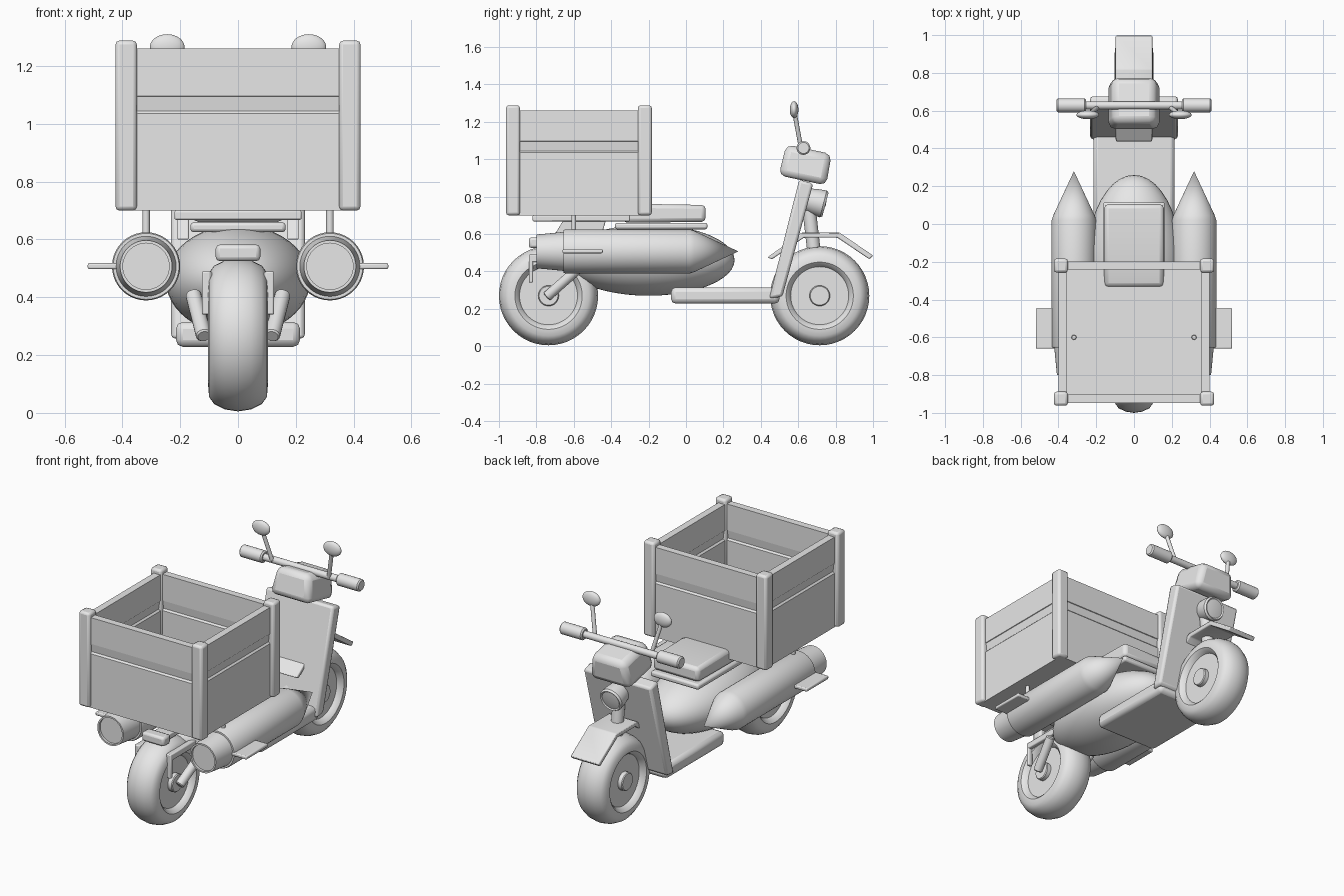
import bpy, bmesh, math
from mathutils import Vector, Matrix

if "Cube" in bpy.data.objects:
    bpy.data.objects.remove(bpy.data.objects["Cube"])

grey = bpy.data.materials.new("plain_grey")
grey.use_nodes = True
grey.diffuse_color = (0.8, 0.8, 0.8, 1)
grey.node_tree.nodes["Principled BSDF"].inputs["Base Color"].default_value = (0.8, 0.8, 0.8, 1)


def finish(bm, name, bevel=0.0, segments=2):
    bmesh.ops.recalc_face_normals(bm, faces=bm.faces)
    mesh = bpy.data.meshes.new(name)
    bm.to_mesh(mesh)
    bm.free()
    mesh.materials.append(grey)
    ob = bpy.data.objects.new(name, mesh)
    bpy.context.collection.objects.link(ob)
    if bevel:
        mod = ob.modifiers.new("Bevel", 'BEVEL')
        mod.width, mod.segments, mod.limit_method = bevel, segments, 'ANGLE'
    bpy.ops.object.select_all(action='DESELECT')
    ob.select_set(True)
    bpy.context.view_layer.objects.active = ob
    bpy.ops.object.shade_smooth_by_angle(angle=math.radians(35))
    return ob


def box(name, x, y, z, bevel=0.0, tilt=0.0):
    """Box from (low, high) ranges, tilted about its own x axis."""
    bm = bmesh.new()
    size = [r[1] - r[0] for r in (x, y, z)]
    mid = Vector([sum(r) / 2 for r in (x, y, z)])
    m = Matrix.Translation(mid) @ Matrix.Rotation(math.radians(tilt), 4, 'X') @ Matrix.Diagonal((*size, 1))
    bmesh.ops.create_cube(bm, size=1, matrix=m)
    return finish(bm, name, bevel)


def prism(name, outline, x0, x1, bevel=0.0):
    """Side outline of (y, z) points drawn out along x."""
    bm = bmesh.new()
    face = bm.faces.new([bm.verts.new((x0, y, z)) for y, z in outline])
    out = bmesh.ops.extrude_face_region(bm, geom=[face])["geom"]
    bmesh.ops.translate(bm, vec=(x1 - x0, 0, 0), verts=[v for v in out if isinstance(v, bmesh.types.BMVert)])
    return finish(bm, name, bevel)


def lathe(name, profile, centre, axis, steps=40):
    """Spin (radius, along) points about an axis through centre."""
    bm = bmesh.new()
    verts = [bm.verts.new((r, 0, a)) for r, a in profile]
    edges = [bm.edges.new(p) for p in zip(verts, verts[1:])]
    bmesh.ops.spin(bm, geom=verts + edges, axis=(0, 0, 1), cent=(0, 0, 0), angle=math.tau, steps=steps)
    bmesh.ops.remove_doubles(bm, verts=bm.verts, dist=0.0005)
    turn = Vector(axis).to_track_quat('Z', 'Y').to_matrix().to_4x4()
    bm.transform(Matrix.Translation(centre) @ turn)
    return finish(bm, name)


def rod(name, a, b, r):
    a, b = Vector(a), Vector(b)
    n, c = (b - a).length, r * 0.2
    return lathe(name, [(0, 0), (r - c, 0), (r, c), (r, n - c), (r - c, n), (0, n)], a, b - a, 20)


def ball(name, centre, radii):
    bm = bmesh.new()
    bmesh.ops.create_uvsphere(bm, u_segments=40, v_segments=24, radius=1,
                              matrix=Matrix.Translation(centre) @ Matrix.Diagonal((*radii, 1)))
    return finish(bm, name)


SIDES = (("left", 1), ("right", -1))

# Wheels: tyre, rim and hub in one profile
half = [(0, 0.1), (0.05, 0.1), (0.055, 0.095), (0.055, 0.07), (0.155, 0.07), (0.165, 0.09),
        (0.18, 0.103), (0.215, 0.1), (0.24, 0.082), (0.258, 0.045)]
wheel = half + [(0.265, 0)] + [(r, -a) for r, a in reversed(half)]
lathe("rear_wheel", wheel, (0, -0.735, 0.27), (1, 0, 0), 48)
lathe("front_wheel", wheel, (0, 0.715, 0.27), (1, 0, 0), 48)

# Body, floor and leg shield
ball("body", (0, -0.2, 0.46), (0.25, 0.46, 0.19))
box("footboard", (-0.215, 0.215), (-0.08, 0.5), (0.228, 0.315), 0.025)
prism("leg_shield", [(0.445, 0.255), (0.515, 0.265), (0.68, 0.87), (0.605, 0.89)], -0.232, 0.232, 0.015)

# Seat
box("seat_base", (-0.165, 0.165), (-0.38, 0.115), (0.625, 0.66), 0.012)
prism("seat_cushion", [(-0.335, 0.66), (0.105, 0.665), (0.105, 0.755), (-0.18, 0.76), (-0.335, 0.73)],
      -0.158, 0.158, 0.022)

# Cargo box
box("cargo_floor", (-0.38, 0.38), (-0.93, -0.22), (0.7, 0.72))
box("carrier_plate", (-0.22, 0.22), (-0.82, -0.3), (0.668, 0.7), 0.006)
wall_section = [(0.022, 0.7), (0.022, 1.035), (0.012, 1.045), (0.018, 1.095), (0.022, 1.097), (0.022, 1.26)]
section = wall_section + [(-d, z) for d, z in reversed(wall_section)]
for name, y in (("front", -0.22), ("rear", -0.925)):
    prism("cargo_wall_" + name, [(y + d, z) for d, z in section], -0.38, 0.38).data.update()
    for side, s in SIDES:
        box(f"cargo_post_{name}_{side}", sorted((s * 0.35, s * 0.424)), (y - 0.037, y + 0.037), (0.7, 1.288), 0.014)
for side, s in SIDES:
    wall = prism("cargo_wall_" + side, section, -0.345, 0.345)
    wall.data.transform(Matrix.Translation((s * 0.378, -0.572, 0)) @ Matrix.Rotation(math.pi / 2, 4, 'Z'))
    prism("cargo_bracket_" + side, [(-0.64, 0.7), (-0.7, 0.6), (-0.45, 0.6), (-0.42, 0.7)],
          s * 0.17, s * 0.21, 0.004)

# Side pods, fins and hangers
pod = [(0, -0.785), (0.08, -0.785), (0.08, -0.8), (0.09, -0.8), (0.104, -0.655), (0.114, -0.655),
       (0.118, -0.645), (0.118, 0.02), (0.11, 0.045), (0, 0.28)]
for side, s in SIDES:
    lathe("pod_" + side, pod, (s * 0.318, 0, 0.507), (0, 1, 0))
    box("pod_fin_" + side, sorted((s * 0.41, s * 0.52)), (-0.66, -0.445), (0.497, 0.518), 0.006)
    rod("pod_hanger_" + side, (s * 0.318, -0.6, 0.6), (s * 0.318, -0.6, 0.75), 0.013)

# Rear arms, mudguard and lamp
    rod("rear_arm_" + side, (s * 0.155, -0.58, 0.41), (s * 0.118, -0.745, 0.265), 0.027)
    box("guard_bar_" + side, sorted((s * 0.095, s * 0.125)), (-0.84, -0.818), (0.34, 0.49), 0.006)
    box("guard_side_" + side, sorted((s * 0.09, s * 0.125)), (-0.835, -0.55), (0.45, 0.49), 0.006)
box("tail_lamp", (-0.077, 0.077), (-0.84, -0.77), (0.525, 0.582), 0.014)
box("tail_lamp_mount", (-0.05, 0.05), (-0.78, -0.5), (0.53, 0.565), 0.006)

# Front mudguard, steering tube and headlamp
prism("front_mudguard", [(0.435, 0.475), (0.46, 0.465), (0.63, 0.58), (0.81, 0.58), (0.98, 0.465),
                         (1.0, 0.485), (0.82, 0.608), (0.62, 0.608)], -0.097, 0.097, 0.006)
rod("steering_tube", (0, 0.685, 0.5), (0, 0.655, 0.76), 0.036)
lathe("headlamp", [(0, -0.07), (0.06, -0.07), (0.07, -0.02), (0.074, 0.03), (0.066, 0.042), (0.058, 0.036), (0, 0.045)],
      (0, 0.705, 0.768), (0, 0.97, -0.25))

# Handlebar head, narrower towards the top
head = box("handlebar_head", (-0.14, 0.14), (0.51, 0.77), (0.885, 1.055), 0.035)
for v in head.data.vertices:
    if v.co.z > 1:
        v.co.x *= 0.82
        v.co.y = 0.64 + (v.co.y - 0.64) * 0.95
mid = Matrix.Translation((0, 0.64, 0.97))
head.data.transform(mid @ Matrix.Rotation(math.radians(-12), 4, 'X') @ mid.inverted())

# Handlebar, grips and mirrors
rod("handlebar", (-0.39, 0.628, 1.06), (0.39, 0.628, 1.06), 0.021)
for side, s in SIDES:
    rod("grip_" + side, (s * 0.255, 0.628, 1.06), (s * 0.41, 0.628, 1.06), 0.037)
    rod("mirror_stem_" + side, (s * 0.195, 0.615, 1.06), (s * 0.24, 0.58, 1.25), 0.012)
    ball("mirror_" + side, (s * 0.245, 0.578, 1.265), (0.06, 0.023, 0.045))
